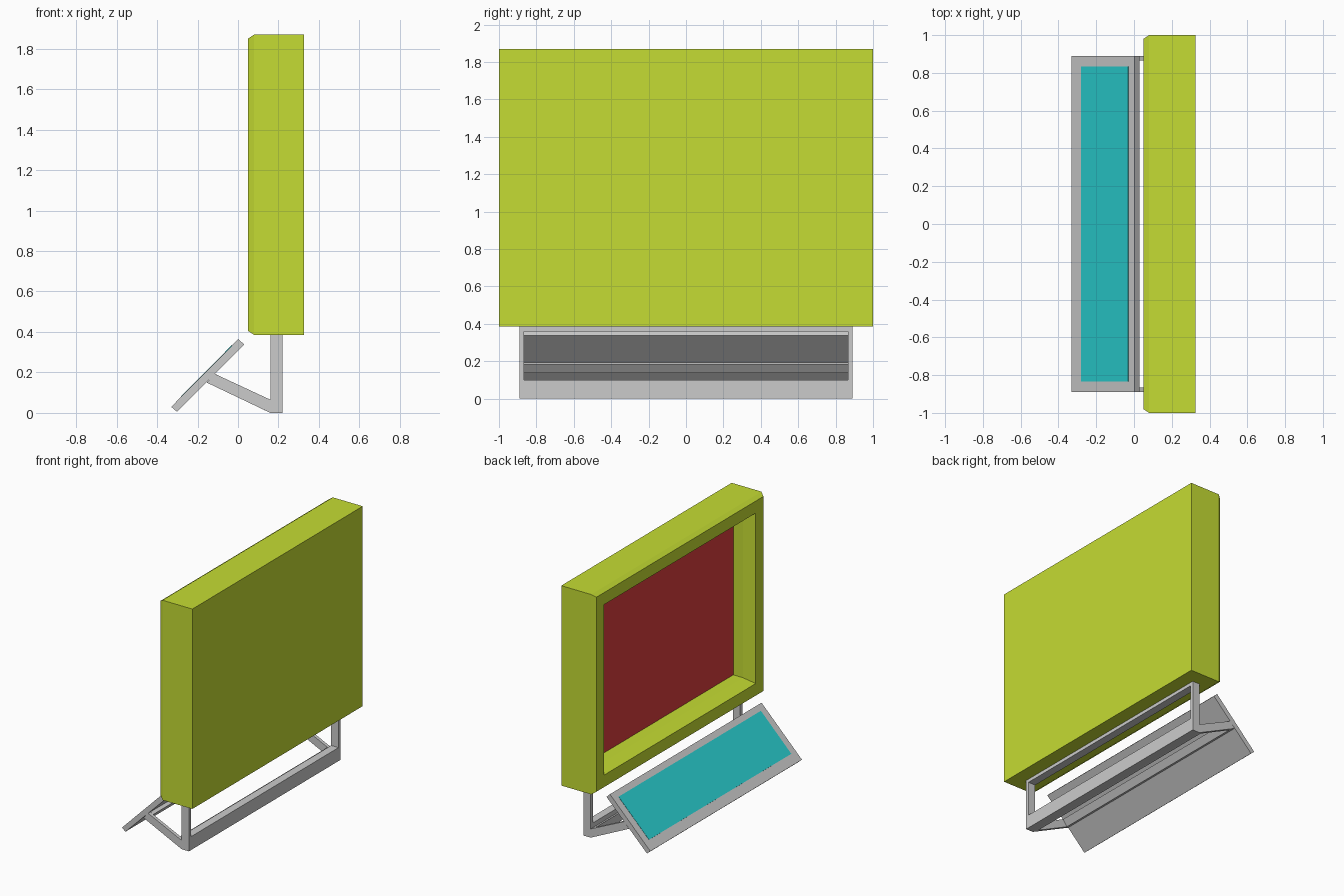
import bpy, bmesh

if "Cube" in bpy.data.objects:
    bpy.data.objects.remove(bpy.data.objects["Cube"])


def material(name, rgb):
    m = bpy.data.materials.new(name)
    m.diffuse_color = (*rgb, 1)
    m.use_nodes = True
    m.node_tree.nodes["Principled BSDF"].inputs["Base Color"].default_value = m.diffuse_color
    return m


def finish(name, bm, mat=None):
    bmesh.ops.recalc_face_normals(bm, faces=bm.faces)
    me = bpy.data.meshes.new(name)
    bm.to_mesh(me)
    bm.free()
    ob = bpy.data.objects.new(name, me)
    bpy.context.collection.objects.link(ob)
    if mat:
        me.materials.append(mat)
    return ob


def prism(name, profile, y0, y1, mat=None):
    """Extrude an (x, z) profile from y0 to y1."""
    bm = bmesh.new()
    face = bm.faces.new([bm.verts.new((x, y0, z)) for x, z in profile])
    new = bmesh.ops.extrude_face_region(bm, geom=[face])["geom"]
    verts = [g for g in new if isinstance(g, bmesh.types.BMVert)]
    bmesh.ops.translate(bm, verts=verts, vec=(0, y1 - y0, 0))
    return finish(name, bm, mat)


def rectangle(bm, x, hy, hz, zc=1.1275):
    return [bm.verts.new((x, a * hy, zc + b * hz))
            for a, b in ((-1, -1), (1, -1), (1, 1), (-1, 1))]


green = material("green", (0.558, 0.716, 0.033))
red = material("red", (0.73, 0.048, 0.048))
cyan = material("cyan", (0.022, 0.62, 0.63))

# Casing: rectangular rings from the back, round the bezel, down to the screen
bm = bmesh.new()
rings = [rectangle(bm, *r) for r in (
    (0.325, 1.0, 0.7425), (0.08, 1.0, 0.7425), (0.05, 0.98, 0.7225),
    (0.05, 0.89, 0.633), (0.13, 0.855, 0.598), (0.21, 0.855, 0.598))]
bm.faces.new(rings[0])
for a, b in zip(rings, rings[1:]):
    for i in range(4):
        j = (i + 1) % 4
        bm.faces.new((a[i], a[j], b[j], b[i]))
finish("casing", bm, green)

# Recessed screen
prism("screen", [(0.21, 0.5295), (0.21, 1.7255), (0.215, 1.7255), (0.215, 0.5295)],
      -0.855, 0.855, red)

# Stand sides: upright post with a sloping arm
side = [(0.16, 0.385), (0.22, 0.385), (0.22, 0), (0.16, 0),
        (-0.155, 0.15), (-0.115, 0.193), (0.16, 0.065)]
for label, s in (("left", -1), ("right", 1)):
    prism(f"stand_side_{label}", side, s * 0.865, s * 0.89)

# Cross bars joining the sides
prism("top_bar", [(0.16, 0.36), (0.22, 0.36), (0.22, 0.385), (0.16, 0.385)], -0.865, 0.865)
prism("bottom_bar", [(0.22, 0), (0.22, 0.1), (0.16, 0.1), (0.16, 0.065),
                     (0.13, 0.079), (0.13, 0.014), (0.16, 0)], -0.865, 0.865)
prism("arm_bar", [(-0.155, 0.15), (-0.115, 0.193), (-0.09, 0.182), (-0.125, 0.136)],
      -0.865, 0.865)

# Tilted control panel with a coloured inlay
prism("panel", [(-0.33, 0.03), (0.002, 0.365), (0.03, 0.338), (-0.302, 0.006)], -0.89, 0.89)
prism("panel_inlay", [(-0.281, 0.082), (-0.031, 0.3345), (-0.026, 0.329), (-0.276, 0.077)],
      -0.835, 0.835, cyan)
